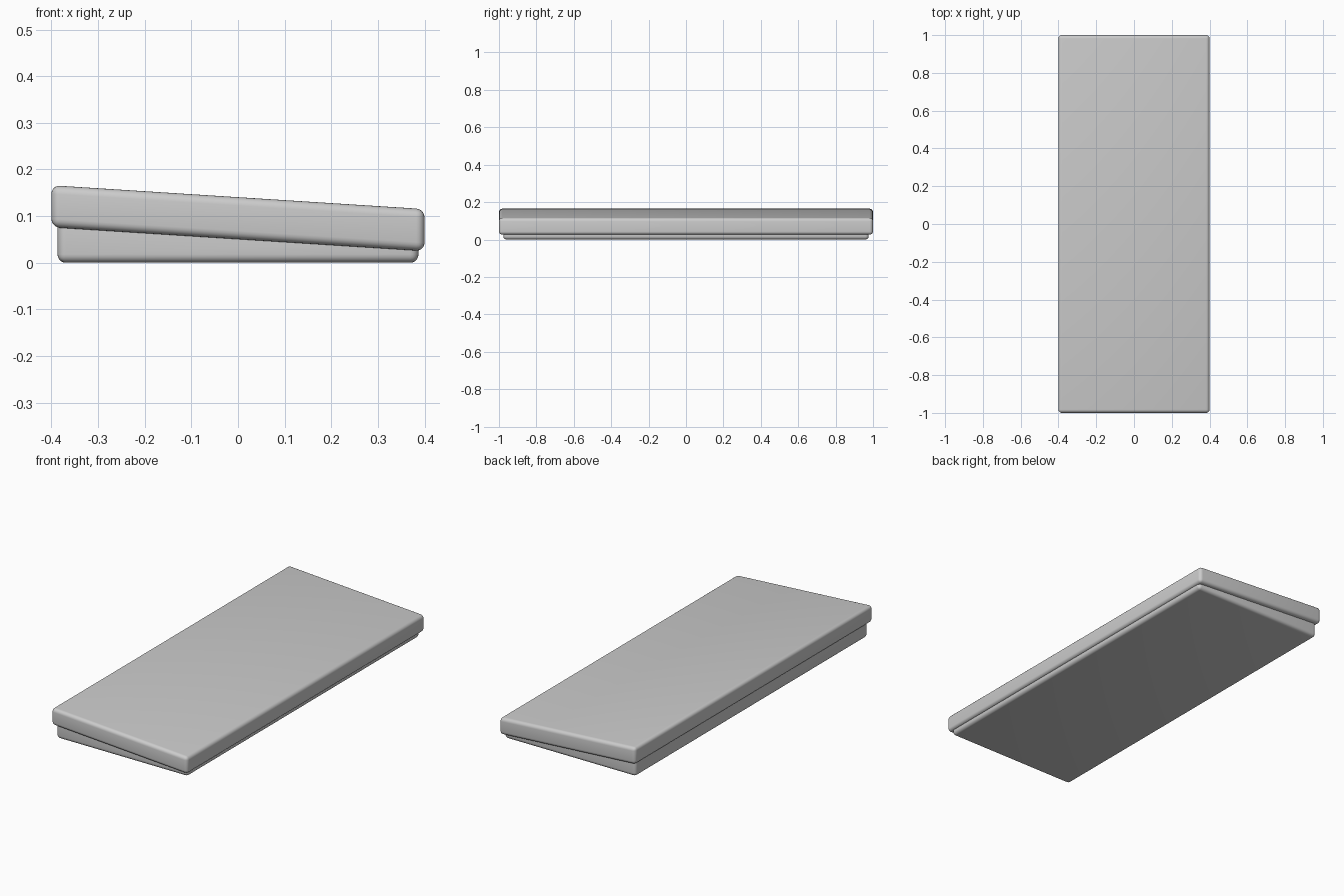
import bpy

if "Cube" in bpy.data.objects:
    bpy.data.objects.remove(bpy.data.objects["Cube"])


def wedge_slab(name, half_x, half_y, bottom, top, radius):
    """Rounded slab; bottom and top are (left z, right z)."""
    verts = [(sx * half_x, sy * half_y, level[(sx + 1) // 2])
             for level in (bottom, top)
             for sx, sy in ((-1, -1), (1, -1), (1, 1), (-1, 1))]
    faces = [(3, 2, 1, 0), (4, 5, 6, 7)]
    faces += [(i, (i + 1) % 4, (i + 1) % 4 + 4, i + 4) for i in range(4)]
    mesh = bpy.data.meshes.new(name)
    mesh.from_pydata(verts, [], faces)
    obj = bpy.data.objects.new(name, mesh)
    bpy.context.collection.objects.link(obj)

    # Rounded edges with smooth shading
    bevel = obj.modifiers.new("rounded_edges", 'BEVEL')
    bevel.width = radius
    bevel.segments = 5
    bevel.limit_method = 'NONE'
    bpy.ops.object.select_all(action='DESELECT')
    obj.select_set(True)
    bpy.context.view_layer.objects.active = obj
    bpy.ops.object.modifier_apply(modifier=bevel.name)
    bpy.ops.object.shade_smooth_by_angle()
    return obj


# Inset wedge base, flat on the ground, its top buried in the upper slab
wedge_slab("base", 0.387, 0.977, (0.002, 0.002), (0.115, 0.065), 0.018)

# Sloping upper slab that overhangs the base on all sides
wedge_slab("top_slab", 0.4, 1.0, (0.078, 0.027), (0.168, 0.117), 0.018)

# Rest the model on the ground
for obj in bpy.data.objects:
    obj.location.z = -0.002
